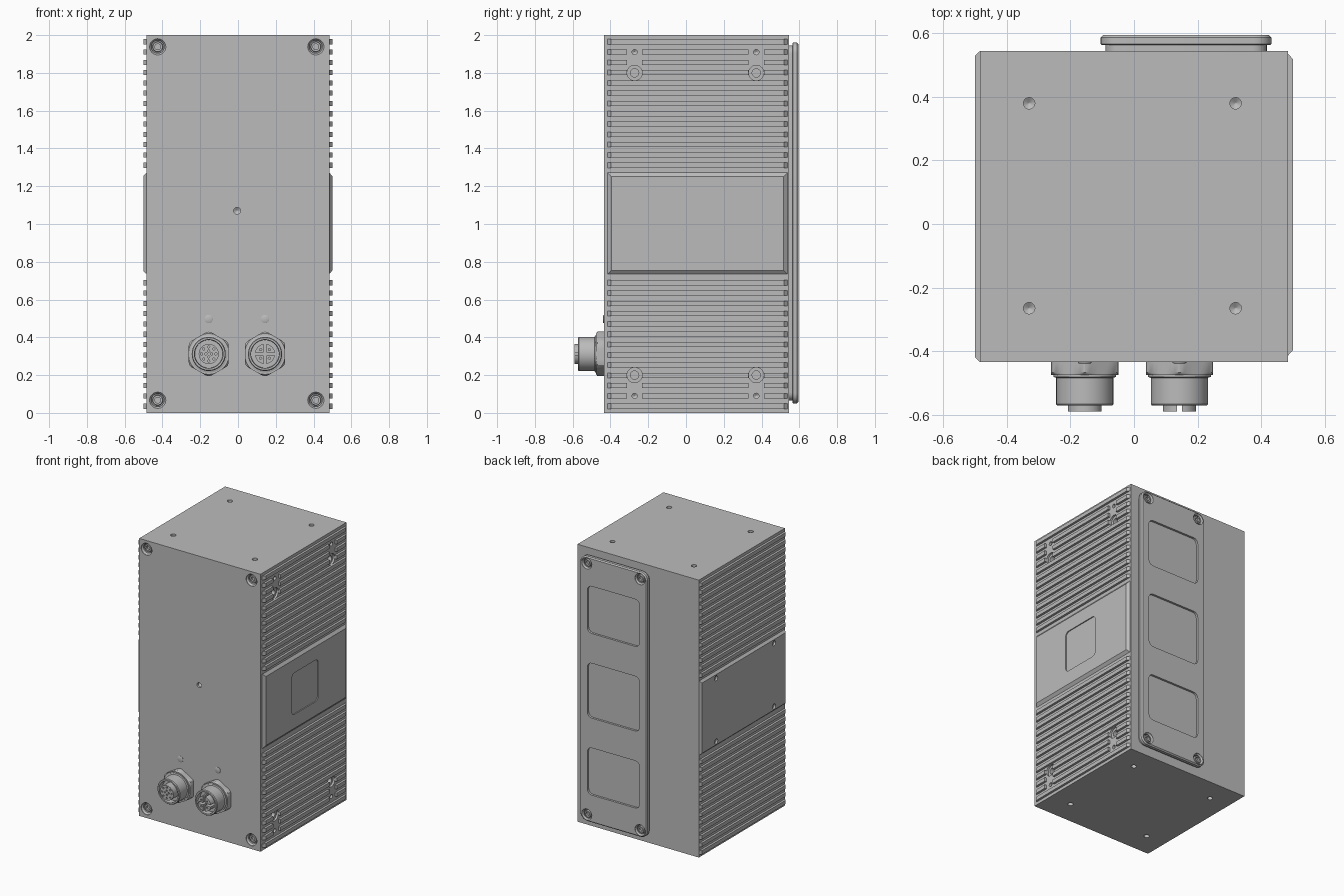
import bpy, bmesh, math
from mathutils import Matrix, Vector

old = bpy.data.objects.get("Cube")
if old:
    bpy.data.objects.remove(old, do_unlink=True)

grey = bpy.data.materials.new("satin grey")
grey.use_nodes = True
grey.diffuse_color = (0.5, 0.5, 0.5, 1)
grey.node_tree.nodes["Principled BSDF"].inputs["Base Color"].default_value = (0.5, 0.5, 0.5, 1)

# Each frame is (u, v, outward) for one side of the case
X, Y, Z = Vector((1, 0, 0)), Vector((0, 1, 0)), Vector((0, 0, 1))
FRONT, BACK = (X, Z, -Y), (-X, Z, Y)
LEFT, RIGHT = (Y, Z, X), (-Y, Z, -X)
TOP, BOTTOM = (X, Y, Z), (X, -Y, -Z)
BODY_LO, BODY_HI = -0.435, 0.545   # front and back of the case
SIDE = 0.484                       # half width without fins


def circle(u, v, r, n=32):
    return [(u + r * math.cos(math.tau * i / n), v + r * math.sin(math.tau * i / n)) for i in range(n)]


def rect(u0, u1, v0, v1, r=0.0, seg=6):
    if r == 0:
        return [(u0, v0), (u1, v0), (u1, v1), (u0, v1)]
    pts = []
    corners = [(u1 - r, v1 - r), (u0 + r, v1 - r), (u0 + r, v0 + r), (u1 - r, v0 + r)]
    for k, (u, v) in enumerate(corners):
        for i in range(seg + 1):
            a = math.pi / 2 * (k + i / seg)
            pts.append((u + r * math.cos(a), v + r * math.sin(a)))
    return pts


def loft(bm, frame, sections):
    """Closed solid through a list of (outline, height) sections."""
    u, v, w = frame
    rings = [[bm.verts.new(u * a + v * b + w * h) for a, b in pts] for pts, h in sections]
    n = len(rings[0])
    for lo, hi in zip(rings, rings[1:]):
        for i in range(n):
            j = (i + 1) % n
            bm.faces.new((lo[i], lo[j], hi[j], hi[i]))
    bm.faces.new(rings[0][::-1])
    bm.faces.new(rings[-1])


def turned(bm, frame, u, v, profile, n=32):
    """Round solid from a profile of (radius, height) pairs."""
    loft(bm, frame, [(circle(u, v, r, n), h) for r, h in profile])


def make(name, bm, cuts=None):
    bmesh.ops.recalc_face_normals(bm, faces=bm.faces)
    me = bpy.data.meshes.new(name)
    bm.to_mesh(me)
    bm.free()
    me.materials.append(grey)
    ob = bpy.data.objects.new(name, me)
    bpy.context.collection.objects.link(ob)
    if cuts:
        tool = make(name + "_cutter", cuts)
        tool.hide_render = True
        mod = ob.modifiers.new("cut", "BOOLEAN")
        mod.operation, mod.solver, mod.object = "DIFFERENCE", "EXACT", tool
        bpy.context.view_layer.update()
        done = bpy.data.meshes.new_from_object(ob.evaluated_get(bpy.context.evaluated_depsgraph_get()))
        ob.modifiers.clear()
        ob.data = done
        done.name = name
        bpy.data.objects.remove(tool, do_unlink=True)
    return ob


def hole(bm, frame, u, v, r, surface, depth=0.04):
    turned(bm, frame, u, v, [(r, surface + 0.01), (r, surface - depth), (r * 0.1, surface - depth - r * 0.6)], 20)


def screw(bm, frame, u, v, r, top):
    """Cap screw head with a hexagonal socket."""
    loft(bm, frame, [(circle(u, v, r, 24), top - 0.03), (circle(u, v, r, 24), top - 0.004),
                     (circle(u, v, r * 0.9, 24), top)]
         + [([(u + (a - u) * k, v + (b - v) * k) for a, b in circle(u, v, r * 0.55, 24)], h)
            for k, h in [(1, top), (1, top - 0.015)]])


# Main case with its drilled holes
body, cuts = bmesh.new(), bmesh.new()
loft(body, TOP, [(rect(-SIDE, SIDE, BODY_LO, BODY_HI), h) for h in (0, 2)])
for x in (-0.33, 0.32):
    for y in (-0.265, 0.38):
        hole(cuts, TOP, x, y, 0.018, 2)
        hole(cuts, BOTTOM, x, -y, 0.018, 0)
front_screws = [(x, z) for x in (-0.425, 0.412) for z in (0.067, 1.938)]
for x, z in front_screws:
    turned(cuts, FRONT, x, z, [(0.043, 0.445), (0.043, 0.432), (0.034, 0.42), (0.034, 0.395)])
hole(cuts, FRONT, -0.005, 1.07, 0.018, -BODY_LO, 0.015)
mounts = [(y, s) for y in (-0.272, 0.372) for s in (1, -1)]
for y, s in mounts:
    turned(cuts, LEFT, y, 1 + s * 0.8, [(0.04, 0.49), (0.04, 0.47), (0.022, 0.47), (0.022, 0.42)])
    hole(cuts, LEFT, y, 1 + s * 0.91, 0.014, SIDE)
make("main_case", body, cuts)

# Front corner screws
bm = bmesh.new()
for x, z in front_screws:
    screw(bm, FRONT, x, z, 0.028, 0.42)
make("front_screws", bm)


# Cooling fins, chamfered at their outer ends
def fins(name, frame, u0, u1, c, gaps):
    bm = bmesh.new()
    for i in range(13):
        for s in (1, -1):
            z = 1 + s * (0.965 - 0.0545 * i)
            stops = [u0] + ([e for m in (-0.272, 0.372) for e in (m - 0.04, m + 0.04)] if i in gaps else []) + [u1]
            for a, b in zip(stops[::2], stops[1::2]):
                ca, cb = c * (a == u0), c * (b == u1)
                loft(bm, frame, [(rect(a, b, z - 0.0135, z + 0.0135), SIDE - 0.005),
                                 (rect(a, b, z - 0.0135, z + 0.0135), SIDE),
                                 (rect(a + ca, b - cb, z - 0.0135, z + 0.0135), 0.5)])
    make(name, bm)


fins("left_fins", LEFT, -0.415, 0.537, 0.018, (1, 2, 3))
fins("right_fins", RIGHT, -BODY_HI, -BODY_LO, 0.015, ())


# Flat side panels between the fins
def panel(name, frame, u0, u1, c, cuts):
    bm = bmesh.new()
    base = rect(u0, u1, 0.735, 1.272)
    loft(bm, frame, [(base, SIDE - 0.005), (base, SIDE),
                     (rect(u0 + c, u1 - c, 0.735 + c, 1.272 - c), 0.5)])
    make(name, bm, cuts)


cuts = bmesh.new()
loft(cuts, LEFT, [(rect(-0.1, 0.2, 0.855, 1.155, 0.03), h) for h in (0.51, 0.493)])
panel("left_panel", LEFT, -0.415, 0.537, 0.02, cuts)
cuts = bmesh.new()
for y in (-0.29, 0.37):
    for z in (0.775, 1.23):
        turned(cuts, RIGHT, -y, z, [(0.018, 0.51), (0.018, 0.486)], 20)
panel("right_panel", RIGHT, -BODY_HI, -BODY_LO, 0.015, cuts)

# Rear gasket and cover plate with three recessed windows
bm = bmesh.new()
loft(bm, BACK, [(rect(-0.418, 0.09, 0.065, 1.945, 0.045), h) for h in (0.54, 0.566)])
make("rear_gasket", bm)
bm, cuts = bmesh.new(), bmesh.new()
loft(bm, BACK, [(rect(-0.432 + d, 0.105 - d, 0.05 + d, 1.96 - d, 0.055 - d), h)
                for d, h in [(0.004, 0.563), (0, 0.567), (0, 0.587), (0.008, 0.595)]])
for lo, hi in [(0.25, 0.59), (0.805, 1.2), (1.415, 1.755)]:
    loft(cuts, BACK, [(rect(-0.37, 0.045, lo, hi, 0.035), h) for h in (0.605, 0.58)])
rear_screws = [(u, z) for u in (-0.375, 0.05) for z in (0.1, 1.91)]
for u, z in rear_screws:
    turned(cuts, BACK, u, z, [(0.04, 0.605), (0.04, 0.593), (0.032, 0.583), (0.032, 0.57)])
make("rear_cover", bm, cuts)
bm = bmesh.new()
for u, z in rear_screws:
    screw(bm, BACK, u, z, 0.026, 0.588)
make("rear_screws", bm)


# Round plug sockets with hexagonal nuts, and an indicator above each
def nut_outline(u, v, limit, n=48):
    pts = []
    for i in range(n):
        a = math.tau * i / n
        r = min(limit, 0.106 / math.cos((a + math.pi / 6) % (math.pi / 3) - math.pi / 6))
        pts.append((u + r * math.cos(a), v + r * math.sin(a)))
    return pts


for side, x in (("right", -0.155), ("left", 0.143)):
    z = 0.312
    bm = bmesh.new()
    loft(bm, FRONT, [(nut_outline(x, z, r), h) for r, h in [(0.118, 0.43), (0.118, 0.468), (0.108, 0.476)]])
    make(side + "_socket_nut", bm)
    bm = bmesh.new()
    turned(bm, FRONT, x, z, [(0.099, 0.47), (0.099, 0.481), (0.09, 0.484), (0.09, 0.567), (0.086, 0.572),
                             (0.076, 0.572), (0.074, 0.53)], 48)
    make(side + "_socket_shell", bm)
    bm, cuts = bmesh.new(), bmesh.new()
    if side == "right":
        turned(bm, FRONT, x, z, [(0.053, 0.52), (0.053, 0.59)])
        pins = circle(x, z, 0.038, 8) + circle(x, z, 0.015, 4)
    else:
        # Four quarter segments divided by a cross slot
        for k in range(4):
            turn = Matrix.Rotation(k * math.pi / 2, 2)
            arc = [(0.053 * math.cos(a), 0.053 * math.sin(a))
                   for a in [0.15 + (math.pi / 2 - 0.3) * i / 8 for i in range(9)]]
            pts = [turn @ Vector(p) for p in [(0.008, 0.008)] + arc]
            loft(bm, FRONT, [([(x + p.x, z + p.y) for p in pts], h) for h in (0.52, 0.59)])
        pins = [(x + a, z + b) for a in (-0.023, 0.023) for b in (-0.023, 0.023)]
    for u, v in pins:
        turned(cuts, FRONT, u, v, [(0.006, 0.6), (0.006, 0.57)], 10)
    make(side + "_socket_core", bm, cuts)
    bm = bmesh.new()
    turned(bm, FRONT, x, 0.497, [(0.022, 0.43), (0.022, 0.437), (0.018, 0.439)], 24)
    make(side + "_indicator", bm)

# Smooth the round surfaces, keeping machined edges crisp
bpy.ops.object.select_all(action="DESELECT")
for ob in bpy.context.collection.objects:
    if ob.type == "MESH" and grey.name in ob.data.materials:
        ob.select_set(True)
        bpy.context.view_layer.objects.active = ob
bpy.ops.object.shade_smooth_by_angle(angle=math.radians(30))
